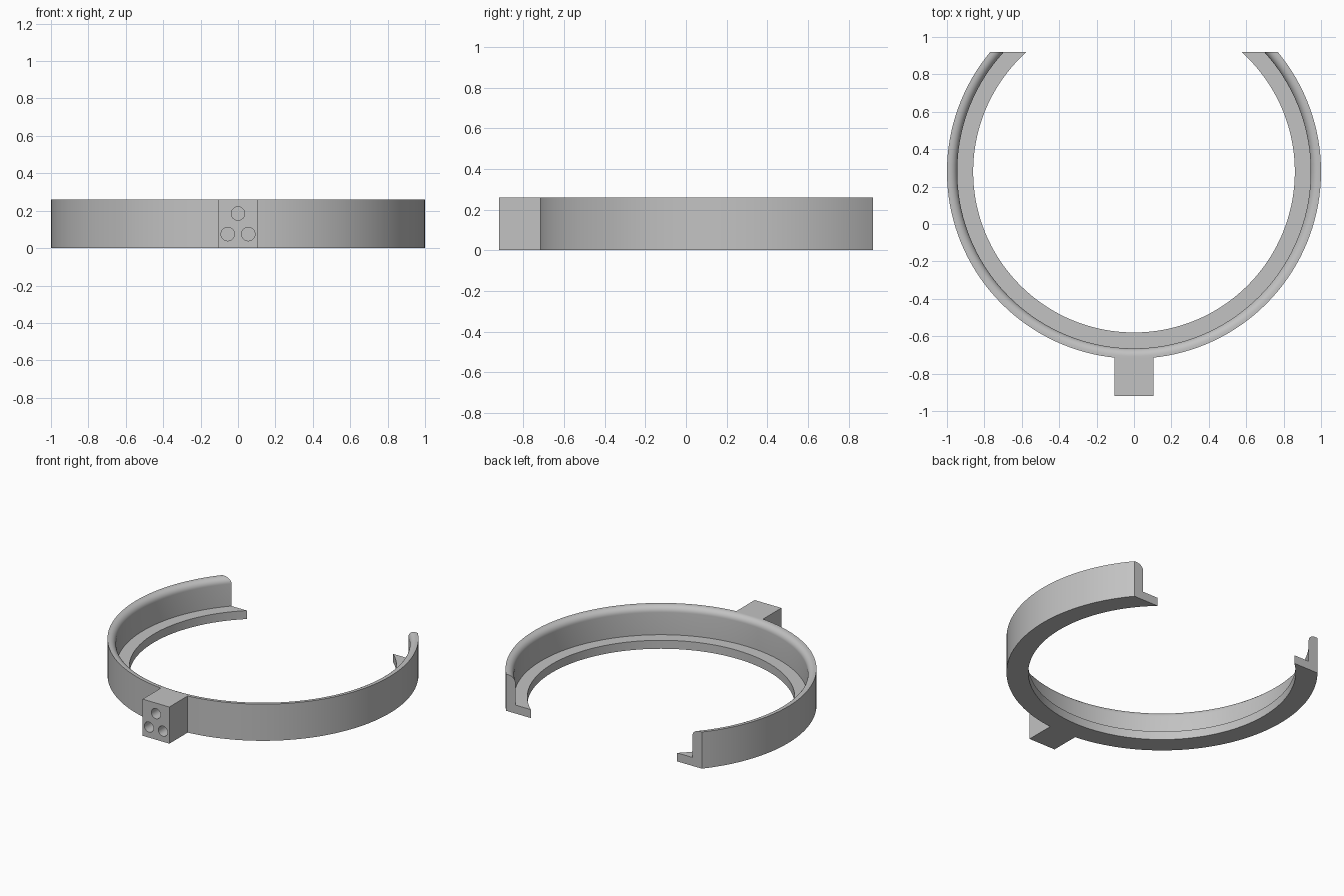
import bpy, bmesh, math
from mathutils import Vector

cube = bpy.data.objects.get("Cube")
if cube:
    bpy.data.objects.remove(cube, do_unlink=True)

CENTER = Vector((0, 0.28, 0))
HEIGHT, R_OUT, R_WALL, R_IN = 0.26, 1.0, 0.945, 0.86
LEDGE, FILLET, CUT_Y = 0.06, 0.042, 0.92

grey = bpy.data.materials.new("plain grey")
grey.use_nodes = True
colour = (0.54, 0.54, 0.54, 1)
grey.diffuse_color = colour
grey.node_tree.nodes["Principled BSDF"].inputs["Base Color"].default_value = colour


def add_object(name, bm):
    bmesh.ops.recalc_face_normals(bm, faces=bm.faces)
    mesh = bpy.data.meshes.new(name)
    bm.to_mesh(mesh)
    bm.free()
    obj = bpy.data.objects.new(name, mesh)
    mesh.materials.append(grey)
    bpy.context.collection.objects.link(obj)
    return obj


def activate(obj):
    bpy.ops.object.select_all(action='DESELECT')
    obj.select_set(True)
    bpy.context.view_layer.objects.active = obj


# Open ring: L-shaped section with a rounded inner lip, spun and cut flat at the back
section = [(R_IN, 0), (R_OUT, 0), (R_OUT, HEIGHT)]
for i in range(9):
    a = math.radians(90 + 90 * i / 8)
    section.append((R_WALL + FILLET * (1 + math.cos(a)),
                    HEIGHT - FILLET * (1 - math.sin(a))))
section += [(R_WALL, LEDGE), (R_IN, LEDGE)]

bm = bmesh.new()
verts = [bm.verts.new(CENTER + Vector((r, 0, z))) for r, z in section]
edges = [bm.edges.new((v, verts[i - 1])) for i, v in enumerate(verts)]
bmesh.ops.spin(bm, geom=verts + edges, cent=CENTER, axis=(0, 0, 1),
               angle=math.tau, steps=144, use_merge=True)
bmesh.ops.remove_doubles(bm, verts=bm.verts, dist=0.0001)
bmesh.ops.bisect_plane(bm, geom=bm.verts[:] + bm.edges[:] + bm.faces[:],
                       plane_co=(0, CUT_Y, 0), plane_no=(0, 1, 0), clear_outer=True)
bmesh.ops.holes_fill(bm, edges=[e for e in bm.edges if e.is_boundary], sides=0)
ring = add_object("open_ring", bm)
activate(ring)
bpy.ops.object.shade_smooth_by_angle(angle=math.radians(30))

# Connector block on the front of the ring
FRONT_Y, BACK_Y, WIDTH = -0.92, -0.706, 0.21
bm = bmesh.new()
bmesh.ops.create_cube(bm, size=1)
bmesh.ops.scale(bm, vec=(WIDTH, BACK_Y - FRONT_Y, HEIGHT), verts=bm.verts)
bmesh.ops.translate(bm, vec=(0, (FRONT_Y + BACK_Y) / 2, HEIGHT / 2), verts=bm.verts)
block = add_object("connector_block", bm)

# Three round sockets drilled into the block
for x, z in ((0, 0.185), (-0.055, 0.075), (0.055, 0.075)):
    bm = bmesh.new()
    bmesh.ops.create_cone(bm, cap_ends=True, segments=32, radius1=0.036,
                          radius2=0.036, depth=0.36)
    bmesh.ops.rotate(bm, verts=bm.verts, cent=(0, 0, 0),
                     matrix=Vector((0, 0, 1)).rotation_difference(Vector((0, 1, 0))).to_matrix())
    bmesh.ops.translate(bm, vec=(x, FRONT_Y, z), verts=bm.verts)
    drill = add_object("socket_cutter", bm)
    drill.hide_render = True
    cut = block.modifiers.new("socket", 'BOOLEAN')
    cut.operation, cut.solver, cut.object = 'DIFFERENCE', 'EXACT', drill
    activate(block)
    bpy.ops.object.modifier_apply(modifier=cut.name)
    bpy.data.objects.remove(drill, do_unlink=True)
bpy.ops.object.shade_smooth_by_angle(angle=math.radians(30))
